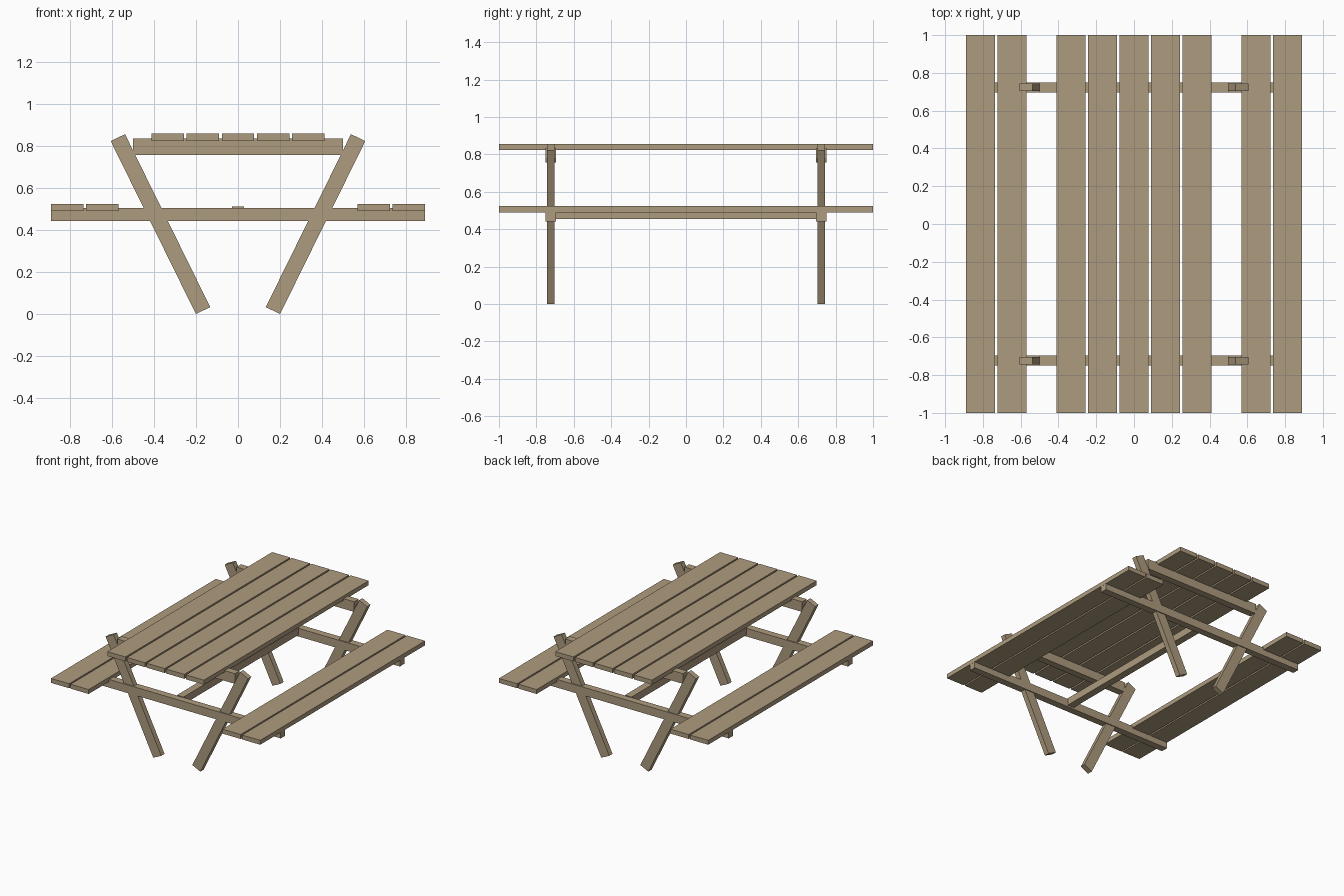
import bpy, bmesh

if "Cube" in bpy.data.objects:
    bpy.data.objects.remove(bpy.data.objects["Cube"])

wood = bpy.data.materials.new("wood")
wood.diffuse_color = (0.42, 0.33, 0.21, 1)
wood.use_nodes = True
wood.node_tree.nodes["Principled BSDF"].inputs["Base Color"].default_value = wood.diffuse_color


def extrude_xz(name, profile, y0, y1):
    """Prism from an x/z profile running from y0 to y1."""
    bm = bmesh.new()
    face = bm.faces.new([bm.verts.new((x, y0, z)) for x, z in profile])
    res = bmesh.ops.extrude_face_region(bm, geom=[face])
    moved = [v for v in res["geom"] if isinstance(v, bmesh.types.BMVert)]
    bmesh.ops.translate(bm, verts=moved, vec=(0, y1 - y0, 0))
    bmesh.ops.recalc_face_normals(bm, faces=bm.faces)
    mesh = bpy.data.meshes.new(name)
    bm.to_mesh(mesh)
    bm.free()
    mesh.materials.append(wood)
    obj = bpy.data.objects.new(name, mesh)
    bpy.context.collection.objects.link(obj)
    return obj


def box(name, x0, x1, y0, y1, z0, z1):
    return extrude_xz(name, [(x0, z0), (x1, z0), (x1, z1), (x0, z1)], y0, y1)


PLANK, PITCH = 0.154, 0.1667

# Table top planks
for i in range(5):
    c = (i - 2) * PITCH
    box("table_plank", c - PLANK / 2, c + PLANK / 2, -1, 1, 0.823, 0.857)

# Bench planks, two per side
for side in (-1, 1):
    for c in (0.646, 0.812):
        x = side * c
        box("bench_plank", x - PLANK / 2, x + PLANK / 2, -1, 1, 0.489, 0.523)

# End frames: table beam, bench beam and a pair of slanted legs
leg = [(0.20, 0.0), (0.605, 0.822), (0.537, 0.855), (0.132, 0.033)]
table_beam = [(-0.5, 0.835), (-0.5, 0.78), (-0.489, 0.757),
              (0.489, 0.757), (0.5, 0.78), (0.5, 0.835)]
for end in (-1, 1):
    y = end * 0.723
    extrude_xz("table_beam", table_beam, y - 0.027, y + 0.027)
    box("bench_beam", -0.888, 0.888, y - 0.027, y + 0.027, 0.442, 0.505)
    for side in (-1, 1):
        extrude_xz("leg", [(side * x, z) for x, z in leg], y - 0.02, y + 0.02)

# Lengthwise stretcher joining the bench beams
box("stretcher", -0.028, 0.028, -0.7, 0.7, 0.455, 0.511)
